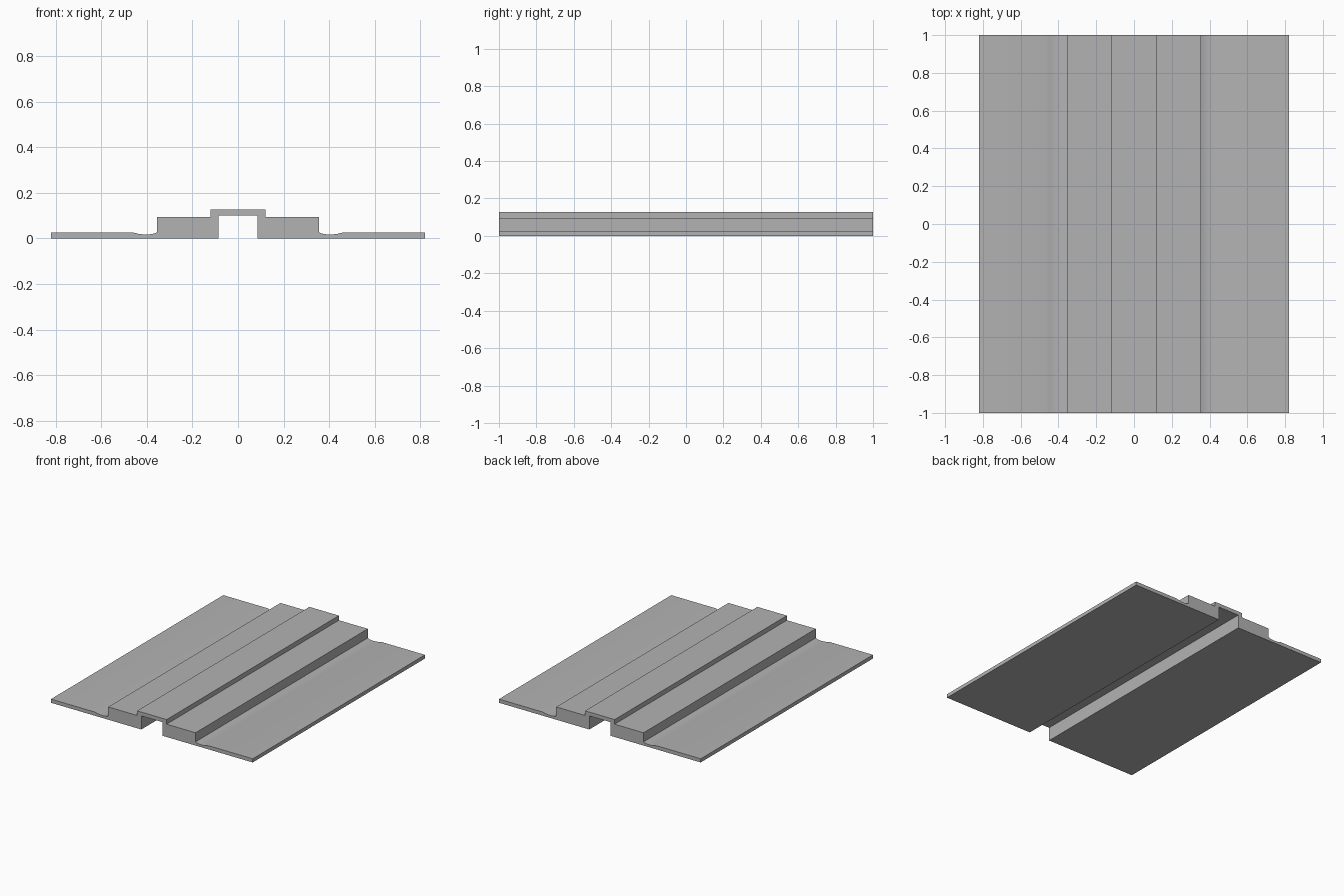
import bpy
import bmesh

cube = bpy.data.objects.get("Cube")
if cube:
    bpy.data.objects.remove(cube, do_unlink=True)

grey = bpy.data.materials.new("plain grey")
grey.use_nodes = True
colour = (0.45, 0.45, 0.45, 1)
grey.diffuse_color = colour
grey.node_tree.nodes["Principled BSDF"].inputs["Base Color"].default_value = colour

# Right half of the cross-section, from the slot ceiling round to the cap top
HALF = [(0.086, 0.1), (0.086, 0), (0.82, 0), (0.82, 0.027),
        (0.465, 0.027), (0.45, 0.024), (0.435, 0.02), (0.415, 0.018),
        (0.39, 0.018), (0.37, 0.021), (0.355, 0.027),
        (0.355, 0.094), (0.12, 0.094), (0.12, 0.128)]


def extrude_profile(name, points, length):
    """Sweep a closed x-z outline along y, centred on the origin."""
    bm = bmesh.new()
    face = bm.faces.new([bm.verts.new((x, -length / 2, z)) for x, z in points])
    swept = bmesh.ops.extrude_face_region(bm, geom=[face])["geom"]
    verts = [v for v in swept if isinstance(v, bmesh.types.BMVert)]
    bmesh.ops.translate(bm, vec=(0, length, 0), verts=verts)
    bmesh.ops.recalc_face_normals(bm, faces=bm.faces)
    mesh = bpy.data.meshes.new(name)
    bm.to_mesh(mesh)
    bm.free()
    mesh.materials.append(grey)
    obj = bpy.data.objects.new(name, mesh)
    bpy.context.collection.objects.link(obj)
    return obj


# Flanged rail: thin side plates, grooves, stepped blocks and bridging cap
outline = HALF + [(-x, z) for x, z in reversed(HALF)]
rail = extrude_profile("flanged_rail", outline, 2)

# Smooth the shallow grooves, keep the steps crisp
bpy.ops.object.select_all(action="DESELECT")
rail.select_set(True)
bpy.context.view_layer.objects.active = rail
bpy.ops.object.shade_smooth_by_angle(angle=0.52)
